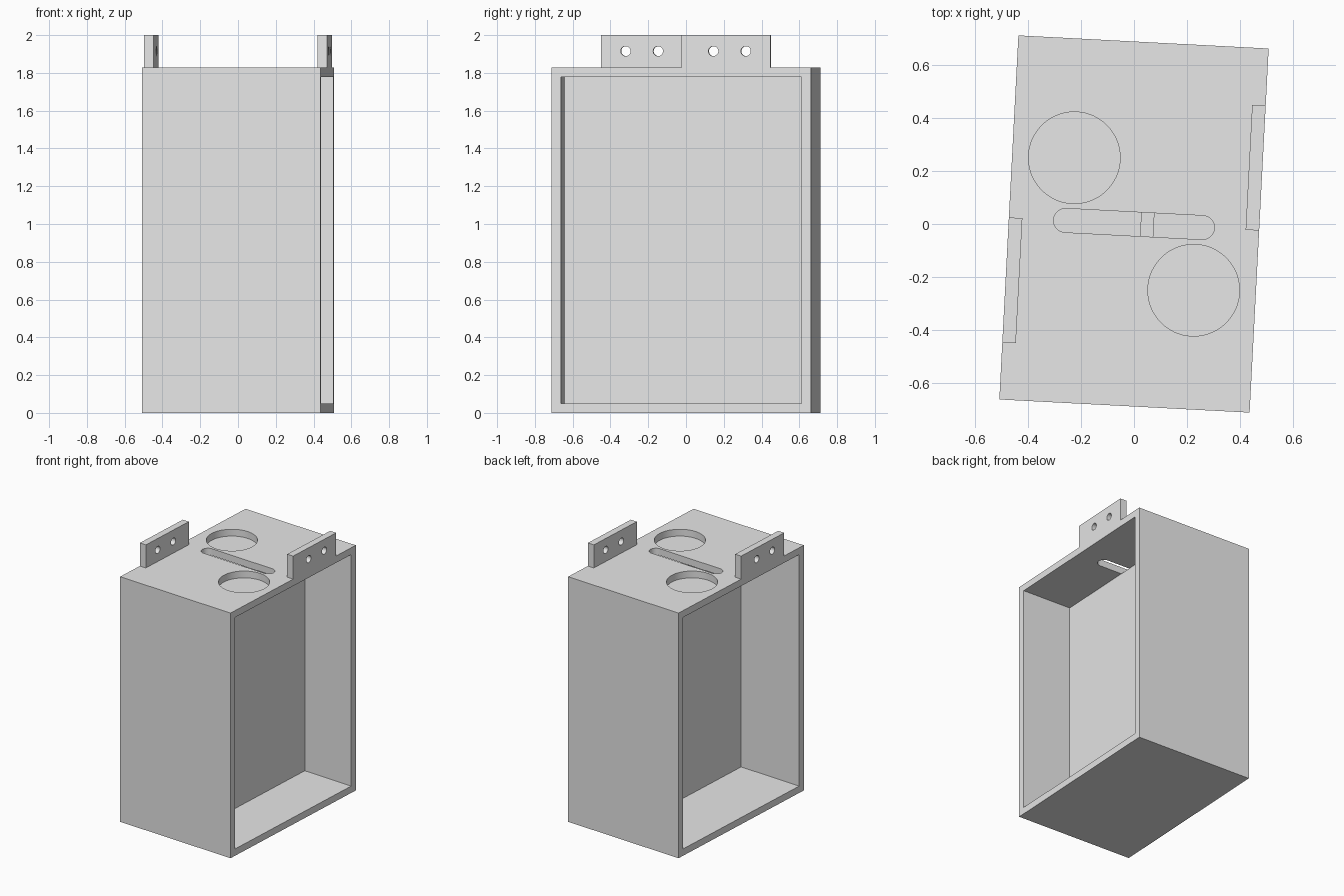
import bpy, bmesh
from math import radians
from mathutils import Matrix, Vector

if "Cube" in bpy.data.objects:
    bpy.data.objects.remove(bpy.data.objects["Cube"], do_unlink=True)

W, D, H = 0.473, 0.688, 1.828      # half width, half depth, case height
T = 0.051                          # wall thickness
TURN = radians(-3)                 # whole model is turned slightly

grey = bpy.data.materials.new("plain_grey")
grey.use_nodes = True
grey.diffuse_color = (0.8, 0.8, 0.8, 1)
grey.node_tree.nodes["Principled BSDF"].inputs["Base Color"].default_value = (0.8, 0.8, 0.8, 1)


def finish(name, bm):
    bmesh.ops.recalc_face_normals(bm, faces=bm.faces)
    mesh = bpy.data.meshes.new(name)
    bm.to_mesh(mesh)
    bm.free()
    mesh.materials.append(grey)
    obj = bpy.data.objects.new(name, mesh)
    bpy.context.collection.objects.link(obj)
    return obj


def box(name, lo, hi):
    lo, hi = Vector(lo), Vector(hi)
    bm = bmesh.new()
    size = Matrix.Diagonal((*(hi - lo), 1))
    bmesh.ops.create_cube(bm, size=1, matrix=Matrix.Translation((lo + hi) / 2) @ size)
    return finish(name, bm)


def cylinder(name, centre, radius, depth, axis="Z"):
    bm = bmesh.new()
    turn = Matrix.Rotation(radians(90), 4, "Y") if axis == "X" else Matrix()
    bmesh.ops.create_cone(bm, cap_ends=True, segments=64, radius1=radius, radius2=radius,
                          depth=depth, matrix=Matrix.Translation(centre) @ turn)
    return finish(name, bm)


def slot(name, half_length, radius, low, high):
    # Hull of two discs, extruded upwards
    bm = bmesh.new()
    for x in (-half_length + radius, half_length - radius):
        for z in (low, high):
            bmesh.ops.create_circle(bm, segments=48, radius=radius,
                                    matrix=Matrix.Translation((x, 0, z)))
    hull = bmesh.ops.convex_hull(bm, input=bm.verts)
    junk = [v for v in set(hull["geom_interior"] + hull["geom_unused"])
            if isinstance(v, bmesh.types.BMVert)]
    bmesh.ops.delete(bm, geom=junk, context="VERTS")
    bmesh.ops.dissolve_limit(bm, angle_limit=0.01, verts=bm.verts, edges=bm.edges)
    return finish(name, bm)


def cut(obj, cutters):
    bpy.context.view_layer.objects.active = obj
    for cutter in cutters:
        mod = obj.modifiers.new("cut", "BOOLEAN")
        mod.operation, mod.solver, mod.object = "DIFFERENCE", "EXACT", cutter
        bpy.ops.object.modifier_apply(modifier=mod.name)
        bpy.data.objects.remove(cutter, do_unlink=True)


# Case with two bays, open to opposite sides and split by a thin partition
case = box("case", (-W, -D, 0), (W, D, H))
ceiling = H - T
cut(case, [
    box("left_bay", (0.075, T - D, T), (W + 0.1, D - T, ceiling)),
    box("right_bay", (-W - 0.1, T - D, T), (0.025, D - T, ceiling)),
])

# Two round openings and a long slot through the top panel
top = ceiling + 0.1
cut(case, [cylinder("round_opening", (s * 0.238, -s * 0.238, ceiling + 0.05), 0.173, 0.1)
           for s in (-1, 1)] + [slot("top_slot", 0.304, 0.045, ceiling, top)])
parts = [case]

# Mounting tabs on opposite top edges, each with two screw holes
for side, s in (("left", 1), ("right", -1)):
    xs = sorted((s * (W - T), s * W))
    ys = sorted((0, s * 0.472))
    tab = box(side + "_mounting_tab", (xs[0], ys[0], H), (xs[1], ys[1], 2))
    cut(tab, [cylinder("screw_hole", (s * W, s * y, 1.915), 0.026, 0.3, "X")
              for y in (0.17, 0.342)])
    parts.append(tab)

# Turn everything and keep the rims crisp
for obj in parts:
    obj.rotation_euler.z = TURN
    bpy.ops.object.select_all(action="DESELECT")
    obj.select_set(True)
    bpy.context.view_layer.objects.active = obj
    bpy.ops.object.shade_smooth_by_angle(angle=radians(30))
